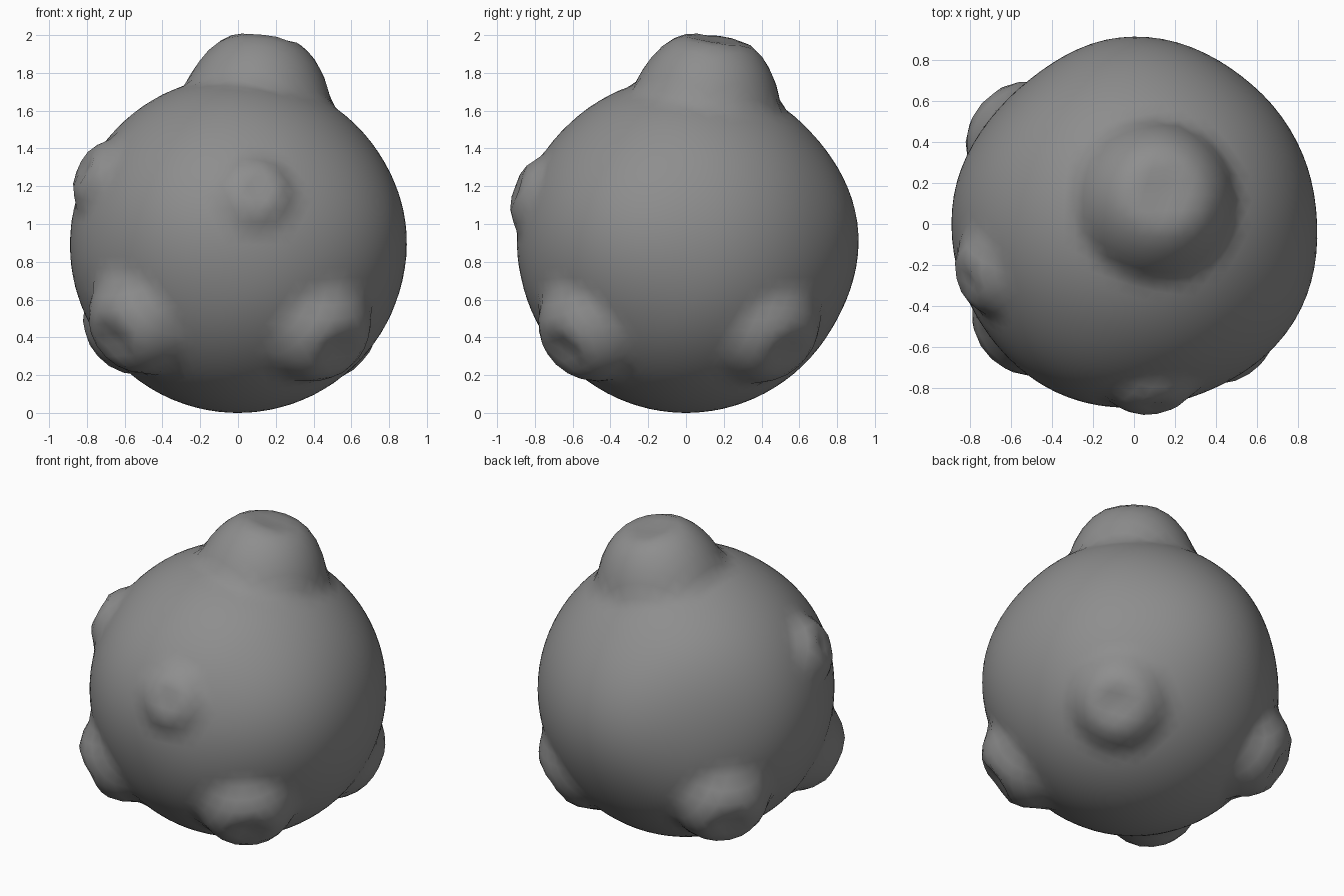
import bpy, bmesh, math
from mathutils import Vector

cube = bpy.data.objects.get("Cube")
if cube:
    bpy.data.objects.remove(cube)

# One stone-grey material
stone = bpy.data.materials.new("stone_grey")
stone.use_nodes = True
GREY = (0.27, 0.27, 0.27, 1)
stone.diffuse_color = GREY
stone.node_tree.nodes["Principled BSDF"].inputs["Base Color"].default_value = GREY

RADIUS = 0.89
CENTRE = Vector((0, 0, 0.89))

# Knobs: direction from the body centre, height, tip angle, base angle, dimple depth
KNOBS = [
    ((0.15, 0.16, 1.10), 0.23, 8.5, 26.5, 0.025),   # crown
    ((-0.67, -0.60, -0.52), 0.14, 8, 20, 0.04),     # lower front, -x
    ((0.53, -0.64, -0.56), 0.13, 8, 20, 0.04),      # lower front, +x
    ((0.57, 0.52, -0.55), 0.10, 8, 20, 0.03),       # lower back, +x
    ((-0.67, 0.51, -0.50), 0.14, 8, 20, 0.04),      # lower back, -x
    ((0.10, -0.88, 0.29), 0.06, 6, 14, 0.02),       # front
    ((-0.80, -0.27, 0.40), 0.07, 6, 14, 0.03),      # upper side
]

# Broad, gentle unevenness of the body: direction and height
SWELLS = [
    ((0.85, -0.50, 0.10), 0.025),
    ((0.05, 1.00, 0.10), 0.025),
    ((-0.35, -0.85, 0.25), 0.02),
    ((-0.70, 0.70, 0.10), -0.025),
]
SWELL_ANGLE = 40


def angle_to(way, axis):
    return math.degrees(way.angle(Vector(axis)))


def knob_height(angle, height, tip, base, dimple):
    """Height of a flat-topped, slightly dimpled stump at an angle from its axis."""
    if angle >= base:
        return 0
    if angle <= tip:
        return height - dimple * (1 - angle / tip)
    return height * (1 - ((angle - tip) / (base - tip)) ** 1.5) ** 1.1


def swell_height(angle, height):
    """Soft rise or hollow fading out over a wide angle."""
    if angle >= SWELL_ANGLE:
        return 0
    return height * (1 + math.cos(math.pi * angle / SWELL_ANGLE)) / 2


# Round body with the knobs drawn out of its surface
bm = bmesh.new()
bmesh.ops.create_icosphere(bm, subdivisions=5, radius=1)
for v in bm.verts:
    way = v.co.normalized()
    knob = max(knob_height(angle_to(way, axis), *shape) for axis, *shape in KNOBS)
    swell = sum(swell_height(angle_to(way, axis), height) for axis, height in SWELLS)
    v.co = CENTRE + way * (RADIUS + knob + swell)
for f in bm.faces:
    f.smooth = True

mesh = bpy.data.meshes.new("knobbed_body")
bm.to_mesh(mesh)
bm.free()
mesh.materials.append(stone)
body = bpy.data.objects.new("knobbed_body", mesh)
bpy.context.collection.objects.link(body)
